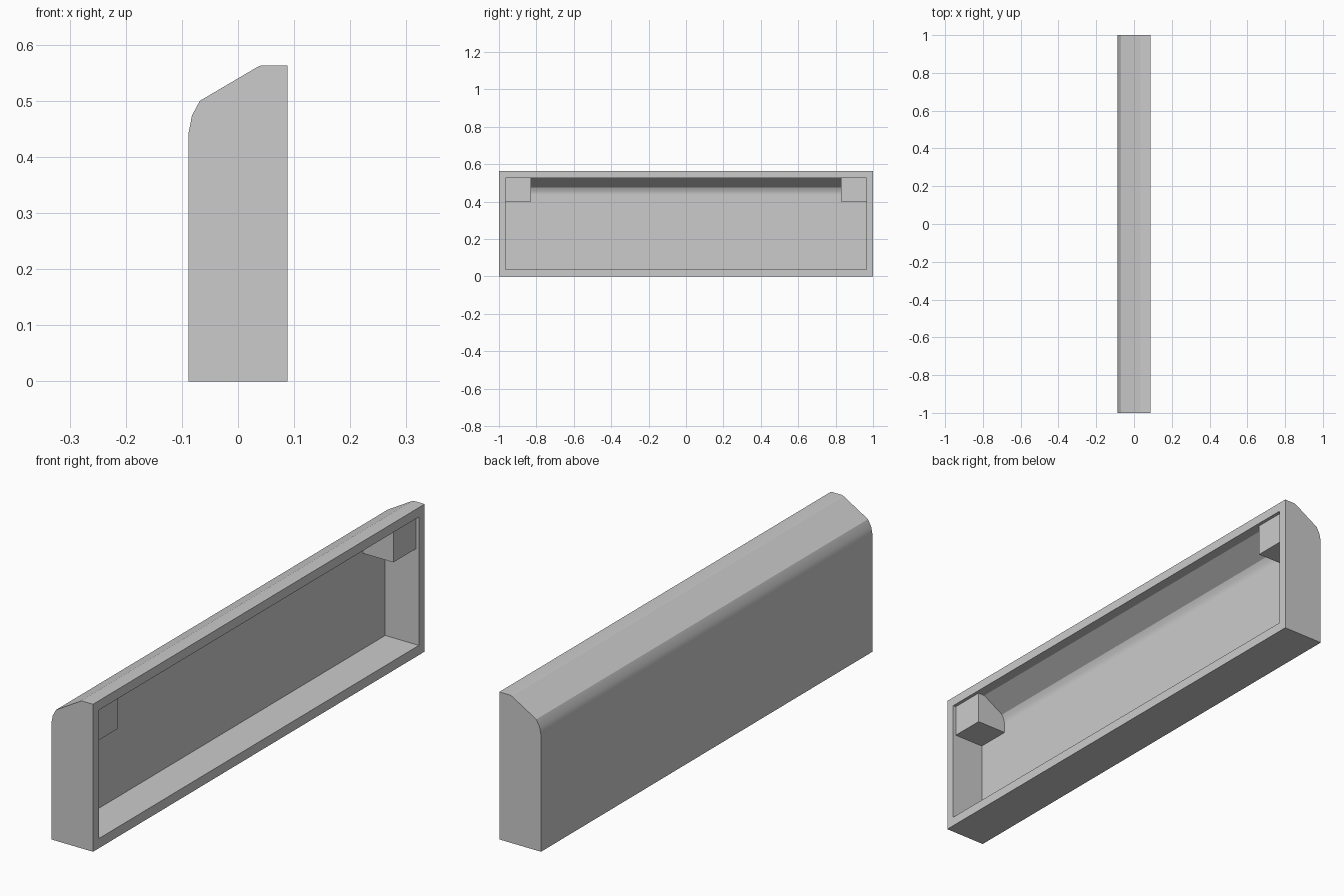
import bpy
import bmesh
import math

if "Cube" in bpy.data.objects:
    bpy.data.objects.remove(bpy.data.objects["Cube"], do_unlink=True)

# Single plain grey
grey = bpy.data.materials.new("plain grey")
grey.use_nodes = True
grey.diffuse_color = (0.6, 0.6, 0.6, 1)
grey.node_tree.nodes["Principled BSDF"].inputs["Base Color"].default_value = (0.6, 0.6, 0.6, 1)


def prism(name, profile, y0, y1):
    """Extrude an x-z profile along y."""
    bm = bmesh.new()
    face = bm.faces.new([bm.verts.new((x, y0, z)) for x, z in profile])
    moved = bmesh.ops.extrude_face_region(bm, geom=[face])["geom"]
    verts = [v for v in moved if isinstance(v, bmesh.types.BMVert)]
    bmesh.ops.translate(bm, verts=verts, vec=(0, y1 - y0, 0))
    bmesh.ops.recalc_face_normals(bm, faces=bm.faces)
    mesh = bpy.data.meshes.new(name)
    bm.to_mesh(mesh)
    bm.free()
    mesh.materials.append(grey)
    obj = bpy.data.objects.new(name, mesh)
    bpy.context.collection.objects.link(obj)
    return obj


def activate(obj):
    bpy.ops.object.select_all(action="DESELECT")
    obj.select_set(True)
    bpy.context.view_layer.objects.active = obj


def soften(obj):
    """Smooth the rounded shoulder while large faces stay flat."""
    activate(obj)
    bpy.ops.object.shade_smooth_by_angle(angle=math.radians(28))
    mod = obj.modifiers.new("flat large faces", "WEIGHTED_NORMAL")
    mod.keep_sharp = True


FRONT = 0.088      # open side
INNER_END = 0.965  # inside of the end walls
CEILING = 0.527

# Outer section: upright back, rounded shoulder, sloping top
outer = [(FRONT, 0), (FRONT, 0.563), (0.041, 0.563), (0.034, 0.56),
         (-0.068, 0.5), (-0.082, 0.474), (-0.088, 0.443), (-0.088, 0)]

# Back and roof of the hollow, one wall thickness inside
inner_roof = [(0.047, CEILING), (-0.041, 0.476), (-0.05, 0.458), (-0.054, 0.438)]

# Hollow casing, open toward the left
casing = prism("casing", outer, -1, 1)
hollow = prism("hollow_cutter",
               [(0.2, 0.037), (0.2, CEILING)] + inner_roof + [(-0.054, 0.037)],
               -INNER_END, INNER_END)
hollow.hide_render = True
cut = casing.modifiers.new("hollow", "BOOLEAN")
cut.operation = "DIFFERENCE"
cut.solver = "EXACT"
cut.object = hollow
activate(casing)
bpy.ops.object.modifier_apply(modifier=cut.name)
bpy.data.objects.remove(hollow, do_unlink=True)
soften(casing)

# Mounting blocks in the two upper corners, set back from the rim
block = [(0.075, 0.402), (0.075, CEILING)] + inner_roof + [(-0.054, 0.402)]
for name, side in (("front_corner_block", -1), ("back_corner_block", 1)):
    ends = sorted((side * 0.83, side * INNER_END))
    soften(prism(name, block, *ends))
